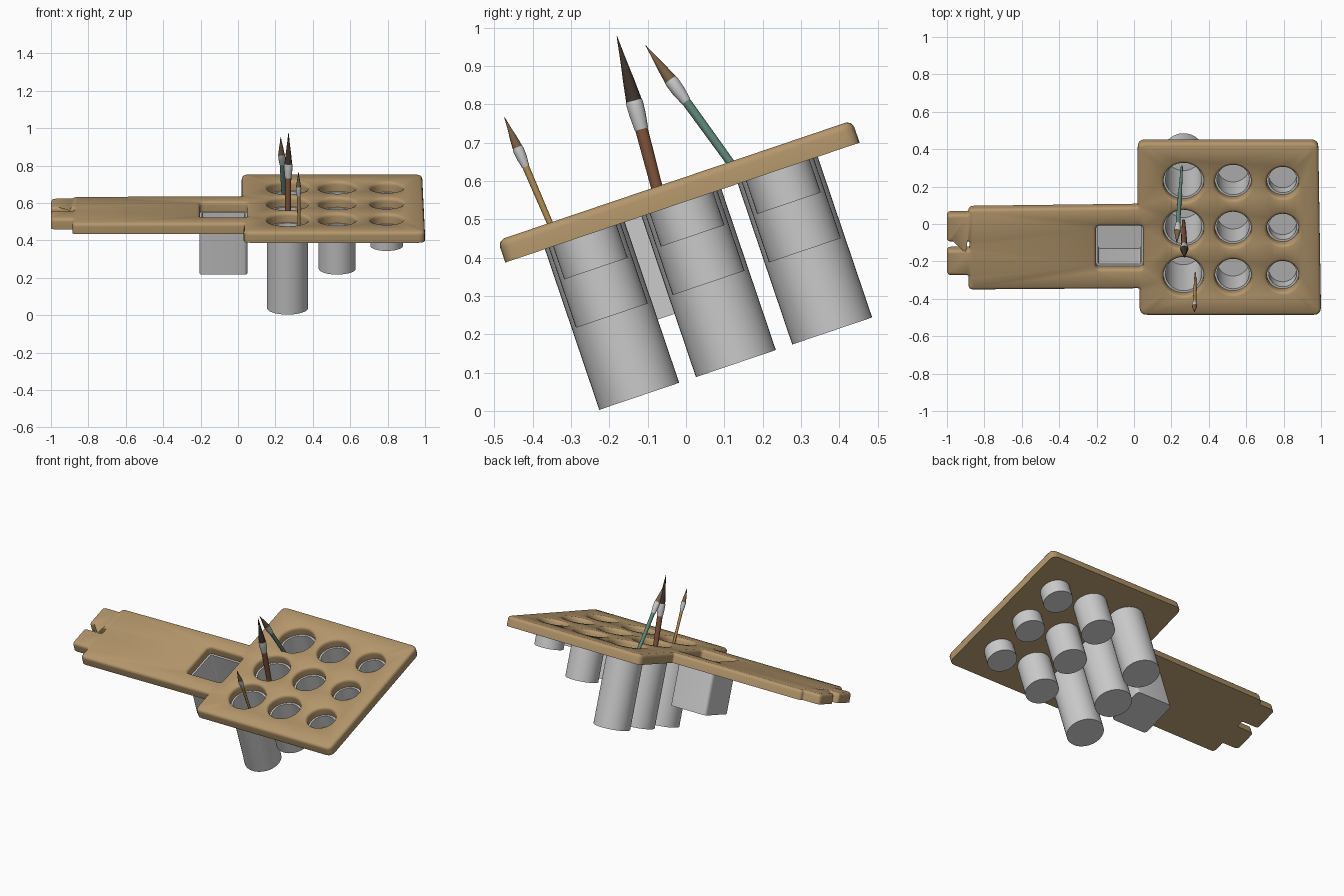
import bpy, bmesh, math
from mathutils import Vector, Matrix

if "Cube" in bpy.data.objects:
    bpy.data.objects.remove(bpy.data.objects["Cube"])

TILT = math.radians(18.7)
TILT_M = Matrix.Rotation(TILT, 4, 'X')
LOW, TOP = 0.518, 0.579          # board faces in the tilted frame


def material(name, rgb):
    m = bpy.data.materials.new(name)
    m.diffuse_color = (*rgb, 1)
    m.use_nodes = True
    m.node_tree.nodes["Principled BSDF"].inputs["Base Color"].default_value = m.diffuse_color
    return m


def finish(bm, name, mat=None, matrix=TILT_M):
    bmesh.ops.recalc_face_normals(bm, faces=bm.faces)
    me = bpy.data.meshes.new(name)
    bm.to_mesh(me)
    bm.free()
    ob = bpy.data.objects.new(name, me)
    ob.matrix_world = matrix
    bpy.context.collection.objects.link(ob)
    if mat:
        me.materials.append(mat)
    bpy.context.view_layer.objects.active = ob
    bpy.ops.object.select_all(action='DESELECT')
    ob.select_set(True)
    bpy.ops.object.shade_smooth_by_angle(angle=math.radians(35))
    return ob


def circle(r, n=40, cx=0, cy=0):
    return [Vector((cx + r * math.cos(2 * math.pi * i / n),
                    cy + r * math.sin(2 * math.pi * i / n))) for i in range(n)]


def rounded(points, n=4):
    """Counter-clockwise polygon of (x, y, radius) with softened corners."""
    out = []
    for i, (x, y, r) in enumerate(points):
        p = Vector((x, y))
        a = Vector(points[i - 1][:2]) - p
        b = Vector(points[(i + 1) % len(points)][:2]) - p
        a, b = p + a.normalized() * r, p + b.normalized() * r
        for k in range(n + 1):
            t = k / n
            out.append(a * (1 - t) ** 2 + p * (2 * t * (1 - t)) + b * t * t)
    return out


def inset(loop, d):
    out = []
    for i, p in enumerate(loop):
        e1 = (p - loop[i - 1]).normalized()
        e2 = (loop[(i + 1) % len(loop)] - p).normalized()
        n1, n2 = Vector((-e1.y, e1.x)), Vector((-e2.y, e2.x))
        out.append(p + (n1 + n2) * d / (1 + n1.dot(n2)))
    return out


def skin(bm, rings):
    """Bridge a list of (loop, height) rings; returns the vertex rings."""
    vs = [[bm.verts.new((p.x, p.y, h)) for p in loop] for loop, h in rings]
    for a, b in zip(vs, vs[1:]):
        for i in range(len(a)):
            j = (i + 1) % len(a)
            bm.faces.new((a[i], a[j], b[j], b[i]))
    return vs


def solid(name, rings, mat=None, matrix=TILT_M):
    bm = bmesh.new()
    vs = skin(bm, rings)
    bm.faces.new(vs[0])
    bm.faces.new(vs[-1])
    return finish(bm, name, mat, matrix)


def container(name, outer, inner, bottom, top):
    wall = 0.012
    solid(name, [(outer, bottom), (outer, top), (inner, top), (inner, bottom + wall)])


wood = material("board_wood", (0.46, 0.31, 0.15))

# Layout of cups and square tray
columns = [(0.265, 0.110, 0.076), (0.53, 0.099, 0.298), (0.795, 0.0875, 0.4275)]
rows = [-0.103, 0.163, 0.428]
tray = rounded([(-0.205, -0.062, .025), (0.05, -0.062, .025),
                (0.05, 0.185, .025), (-0.205, 0.185, .025)])

# Board with handle, notched end tabs and softened openings
outline = rounded([
    (0.03, -0.322, .04), (1.0, -0.322, .04), (0.985, 0.653, .04), (0.02, 0.653, .04),
    (0.02, 0.29, .01), (-0.885, 0.278, .025), (-0.885, 0.249, .01), (-1.0, 0.249, .025),
    (-1.0, 0.092, .02), (-0.88, 0.092, .01), (-0.88, 0.047, .01), (-1.0, 0.047, .02),
    (-1.0, -0.098, .025), (-0.885, -0.098, .01), (-0.885, -0.179, .025), (0.03, -0.172, .01)])
openings = [circle(r - 0.002, 40, x, v) for x, r, _ in columns for v in rows]
openings.append(inset(tray, 0.002))
bm = bmesh.new()
lower, upper = [], []
for loop, sign in [(outline, 1)] + [(o, -1) for o in openings]:
    rings = [(inset(loop, sign * d), TOP - drop) for d, drop in
             [(0, TOP - LOW), (0, 0.02), (0.0015, 0.012), (0.006, 0.005), (0.016, 0)]]
    vs = skin(bm, rings)
    lower.append(vs[0])
    upper.append(vs[-1])
for group in (lower, upper):
    edges = [bm.edges.get((r[i - 1], r[i])) for r in group for i in range(len(r))]
    bmesh.ops.triangle_fill(bm, use_beauty=True, use_dissolve=False, edges=edges)
finish(bm, "board", wood)

# Hanging cups and square tray
for c, (x, r, bottom) in enumerate(columns):
    for k, v in enumerate(rows):
        container(f"cup_{c + 1}_{k + 1}", circle(r, 40, x, v),
                  circle(r - 0.013, 40, x, v), bottom, LOW + 0.004)
container("square_tray", tray, inset(tray, 0.013), 0.25, LOW + 0.004)


# Brushes: tip, end, bristle length, ferrule end, bristle radius, handle radius, colours
def brush(name, tip, end, bristle, ferrule, r, hr, hair, paint):
    tip, end = Vector(tip), Vector(end)
    axis = end - tip
    length = axis.length
    m = Matrix.Translation(tip) @ axis.to_track_quat('Z', 'Y').to_matrix().to_4x4()

    def part(suffix, profile, mat):
        solid(f"{name}_{suffix}", [(circle(max(q, 0.0008), 16), h) for q, h in profile], mat, m)

    part("bristles", [(0, 0), (r * .35, bristle * .35), (r * .72, bristle * .7),
                      (r, bristle + .004)], material(name + "_hair", hair))
    mid = (bristle + ferrule) / 2
    part("ferrule", [(r, bristle), (r * 1.07, bristle + .008), (r * 1.02, mid),
                     (hr * 1.08, ferrule)], None)
    part("handle", [(hr, ferrule - .004), (hr * .98, ferrule + .05),
                    (hr * .85, (ferrule + length) / 2), (hr * .5, length - .01),
                    (hr * .3, length)], material(name + "_paint", paint))


brush("small_brush", (.323, -.473, .766), (.328, -.26, .27), .085, .14, .0135, .009,
      (.20, .12, .06), (.45, .27, .09))
brush("large_brush", (.27, -.18, .977), (.265, .02, .22), .173, .25, .021, .0165,
      (.05, .035, .025), (.22, .09, .045))
brush("medium_brush", (.228, -.105, .953), (.256, .31, .38), .11, .18, .017, .012,
      (.20, .12, .06), (.12, .25, .20))
